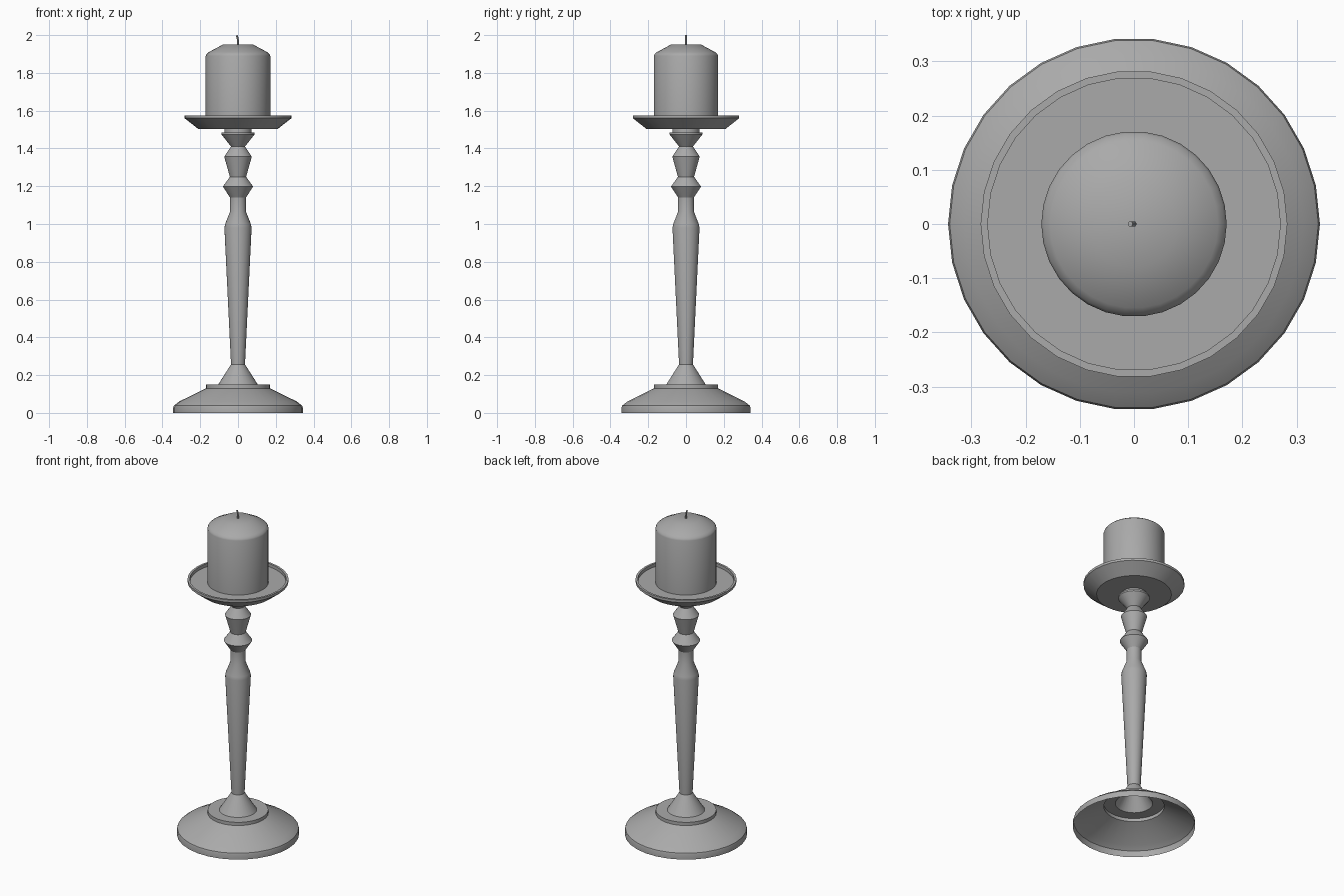
import bpy
import bmesh
from math import cos, sin, pi, radians

if "Cube" in bpy.data.objects:
    bpy.data.objects.remove(bpy.data.objects["Cube"], do_unlink=True)

SIDES = 30

grey = bpy.data.materials.new("plain grey")
grey.use_nodes = True
colour = (0.4, 0.4, 0.4, 1)
grey.diffuse_color = colour
grey.node_tree.nodes["Principled BSDF"].inputs["Base Color"].default_value = colour


def smooth(obj):
    bpy.ops.object.select_all(action="DESELECT")
    obj.select_set(True)
    bpy.context.view_layer.objects.active = obj
    bpy.ops.object.shade_smooth_by_angle(angle=radians(30))


def lathe(name, profile, cap_bottom=False, cap_top=False):
    """Turn a bottom-to-top outline of (radius, height) around z."""
    bm = bmesh.new()
    rings = []
    for r, z in profile:
        rings.append([bm.verts.new((r * cos(2 * pi * i / SIDES),
                                    r * sin(2 * pi * i / SIDES), z))
                      for i in range(SIDES)])
    for low, high in zip(rings, rings[1:]):
        for i in range(SIDES):
            j = (i + 1) % SIDES
            bm.faces.new((low[i], low[j], high[j], high[i]))
    if cap_bottom:
        bm.faces.new(rings[0][::-1])
    if cap_top:
        bm.faces.new(rings[-1])
    mesh = bpy.data.meshes.new(name)
    bm.to_mesh(mesh)
    bm.free()
    mesh.materials.append(grey)
    obj = bpy.data.objects.new(name, mesh)
    bpy.context.collection.objects.link(obj)
    smooth(obj)
    return obj


# Hollow domed foot, open underneath, with a stepped collar
lathe("foot", [(0.343, 0), (0.343, 0.028), (0.34, 0.038), (0.312, 0.06),
               (0.17, 0.13), (0.17, 0.15), (0.105, 0.15)])

# Turned stem
lathe("stem", [(0.105, 0.15), (0.037, 0.257), (0.072, 0.98), (0.068, 1.0),
               (0.042, 1.066), (0.042, 1.14), (0.08, 1.198), (0.043, 1.25),
               (0.073, 1.357), (0.037, 1.41), (0.088, 1.475), (0.088, 1.485),
               (0.072, 1.485), (0.072, 1.503)])

# Drip plate with a raised lip
lathe("drip_plate", [(0.21, 1.503), (0.283, 1.56), (0.283, 1.575),
                     (0.27, 1.575), (0.27, 1.555)],
      cap_bottom=True, cap_top=True)

# Pillar candle with a rounded shoulder
lathe("candle", [(0.171, 1.555), (0.171, 1.89), (0.167, 1.9),
                 (0.155, 1.91), (0.08, 1.95)], cap_bottom=True, cap_top=True)

# Bent wick
curve = bpy.data.curves.new("wick", "CURVE")
curve.dimensions = "3D"
curve.bevel_depth = 0.005
curve.bevel_resolution = 1
curve.use_fill_caps = True
path = [(0, 0, 1.945), (0, 0, 1.97), (-0.003, 0, 1.987), (-0.007, 0, 1.999)]
spline = curve.splines.new("POLY")
spline.points.add(len(path) - 1)
for point, co in zip(spline.points, path):
    point.co = (*co, 1)
curve.materials.append(grey)
wick = bpy.data.objects.new("wick", curve)
bpy.context.collection.objects.link(wick)
bpy.ops.object.select_all(action="DESELECT")
wick.select_set(True)
bpy.context.view_layer.objects.active = wick
bpy.ops.object.convert(target="MESH")
smooth(bpy.context.view_layer.objects.active)
